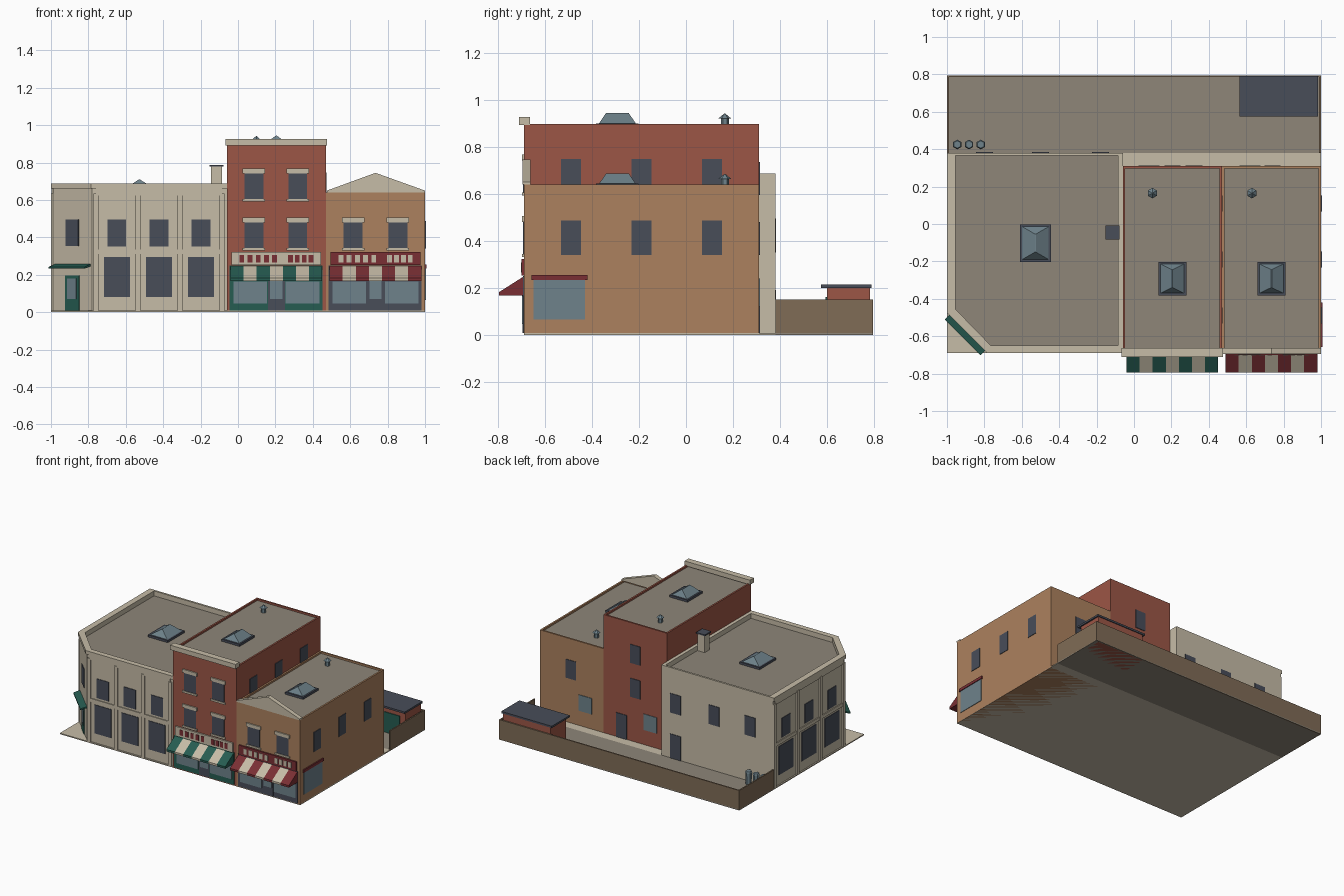
import bpy, bmesh, math
from mathutils import Vector

if "Cube" in bpy.data.objects:
    bpy.data.objects.remove(bpy.data.objects["Cube"])


def mat(name, r, g, b):
    m = bpy.data.materials.new(name)
    lin = [((c / 255 + 0.055) / 1.055) ** 2.4 for c in (r, g, b)]
    m.diffuse_color = (*lin, 1)
    m.use_nodes = True
    m.node_tree.nodes["Principled BSDF"].inputs["Base Color"].default_value = m.diffuse_color
    return m


CREAM = mat("cream_stone", 198, 188, 167)
BRICK = mat("red_brick", 156, 86, 70)
TAN = mat("tan_brick", 172, 129, 94)
ROOF = mat("roof_grey", 142, 134, 121)
SLATE = mat("dark_slate", 72, 77, 89)
GLASS = mat("blue_grey_glass", 110, 130, 139)
GREEN = mat("shop_green", 38, 92, 81)
MAROON = mat("maroon", 122, 47, 52)
EARTH = mat("yard_wall_brown", 128, 108, 86)


def finish(name, bm, mats):
    bmesh.ops.recalc_face_normals(bm, faces=bm.faces)
    me = bpy.data.meshes.new(name)
    bm.to_mesh(me)
    bm.free()
    for m in mats:
        me.materials.append(m)
    ob = bpy.data.objects.new(name, me)
    bpy.context.collection.objects.link(ob)
    return ob


def loft(bm, a, b, mi=0):
    """Closed solid between two matching loops."""
    va, vb = [bm.verts.new(p) for p in a], [bm.verts.new(p) for p in b]
    n = len(a)
    fs = [bm.faces.new(va), bm.faces.new(vb[::-1])]
    fs += [bm.faces.new((va[i], vb[i], vb[(i + 1) % n], va[(i + 1) % n])) for i in range(n)]
    for f in fs:
        f.material_index = mi


def rect(x0, x1, y0, y1):
    return [(x0, y0), (x1, y0), (x1, y1), (x0, y1)]


def slab(name, poly, z0, z1, m):
    bm = bmesh.new()
    loft(bm, [(x, y, z0) for x, y in poly], [(x, y, z1) for x, y in poly])
    return finish(name, bm, [m])


def ring(name, outer, inner, z0, z1, m):
    bm = bmesh.new()
    n = len(outer)
    for i in range(n):
        j = (i + 1) % n
        quad = [outer[i], outer[j], inner[j], inner[i]]
        loft(bm, [(x, y, z0) for x, y in quad], [(x, y, z1) for x, y in quad])
    bmesh.ops.remove_doubles(bm, verts=bm.verts, dist=1e-5)
    return finish(name, bm, [m])


# wall frames: origin, direction along the wall, outward normal
S = math.sqrt(0.5)
FRONT = ((0, -0.69), (1, 0), (0, -1))
CFRONT = ((0, -0.68), (1, 0), (0, -1))
WEST = ((-0.99, 0), (0, 1), (-1, 0))
CORNER = ((-0.885, -0.575), (S, -S), (-S, -S))
EAST = ((1, 0), (0, 1), (1, 0))
RED_EAST = ((0.47, 0), (0, 1), (1, 0))
BACK = ((0, 0.31), (1, 0), (0, 1))
CBACK = ((0, 0.38), (1, 0), (0, 1))
SHED = ((0, 0.6), (1, 0), (0, -1))


def at(face, u, d, z):
    o, t, n = (Vector(v) for v in face)
    p = o + t * u + n * d
    return (p.x, p.y, z)


def extrude(bm, face, prof, u0, u1, mi=0):
    loft(bm, [at(face, u0, d, z) for d, z in prof], [at(face, u1, d, z) for d, z in prof], mi)


def panels(name, face, rects, d, m):
    """Plates (u0, u1, z0, z1) standing d proud of a wall."""
    bm = bmesh.new()
    for u0, u1, z0, z1 in rects:
        extrude(bm, face, [(-0.002, z0), (d, z0), (d, z1), (-0.002, z1)], u0, u1)
    return finish(name, bm, [m])


def row(centres, w, z0, z1):
    return [(c - w / 2, c + w / 2, z0, z1) for c in centres]


# ground and yard
slab("pavement", rect(-1, 1, -0.69, 0.38), 0, 0.008, CREAM)
slab("yard_floor", rect(-1, 1, 0.38, 0.795), 0, 0.008, ROOF)
for n, r in (("back", rect(-1, 1, 0.785, 0.795)), ("left", rect(-1, -0.99, 0.38, 0.795)),
             ("right", rect(0.99, 1, 0.38, 0.795))):
    slab("yard_wall_" + n, r, 0, 0.15, EARTH)
slab("shed", rect(0.58, 0.975, 0.6, 0.784), 0, 0.2, BRICK)
slab("shed_roof", rect(0.565, 0.985, 0.575, 0.79), 0.2, 0.214, SLATE)
panels("shed_door", SHED, [(0.7, 0.93, 0.008, 0.16)], 0.006, GREEN)


def cylinder(bm, x, y, z0, z1, r0, r1, n=6):
    def loop(r, z):
        return [(x + r * math.cos(math.tau * (i + 0.5) / n), y + r * math.sin(math.tau * (i + 0.5) / n), z)
                for i in range(n)]
    loft(bm, loop(r0, z0), loop(r1, z1))


for i in range(3):
    bm = bmesh.new()
    cylinder(bm, -0.945 + i * 0.063, 0.425, 0, 0.1, 0.02, 0.023)
    cylinder(bm, -0.945 + i * 0.063, 0.425, 0.1, 0.11, 0.026, 0.02)
    finish(f"bin_{i + 1}", bm, [GLASS])

# corner building with parapet
body = [(-0.99, 0.38), (-0.99, -0.47), (-0.78, -0.68), (-0.06, -0.68), (-0.06, 0.38)]
inner = [(-0.955, 0.365), (-0.955, -0.455), (-0.765, -0.65), (-0.085, -0.65), (-0.085, 0.365)]
lip = [(-1, 0.38), (-1, -0.475), (-0.785, -0.69), (-0.06, -0.69), (-0.06, 0.38)]
slab("corner_building", body, 0, 0.645, CREAM)
slab("corner_roof", inner, 0.64, 0.65, ROOF)
ring("corner_parapet", body, inner, 0.645, 0.68, CREAM)
ring("corner_cornice", lip, inner, 0.66, 0.687, CREAM)

# pilasters, bands and windows on the two long fronts
for tag, face, ps, wide in (("front", CFRONT, [-0.76, -0.535, -0.31, -0.085], 0.14),
                            ("west", WEST, [-0.455, -0.182, 0.091, 0.364], 0.17)):
    mids = [(a + b) / 2 for a, b in zip(ps, ps[1:])]
    panels(tag + "_pilasters", face, row(ps, 0.026, 0, 0.635), 0.01, CREAM)
    panels(tag + "_bands", face, [(ps[0], ps[-1], 0.31, 0.335), (ps[0], ps[-1], 0.625, 0.66)], 0.006, CREAM)
    panels(tag + "_upper_windows", face, row(mids, 0.1, 0.35, 0.495), 0.004, SLATE)
    panels(tag + "_lower_windows", face, row(mids, wide, 0.08, 0.295), 0.004, SLATE)
panels("corner_window", CORNER, row([0], 0.095, 0.355, 0.495), 0.004, SLATE)
panels("corner_door", CORNER, row([0], 0.106, 0.008, 0.195), 0.005, GREEN)
panels("corner_door_glass", CORNER, row([0], 0.07, 0.07, 0.18), 0.008, GLASS)
bm = bmesh.new()
extrude(bm, CORNER, [(-0.002, 0.245), (0.045, 0.233), (0.045, 0.242), (-0.002, 0.257)], -0.135, 0.135)
finish("corner_canopy", bm, [GREEN])
panels("corner_back_windows", CBACK, row([-0.18, -0.5, -0.8], 0.09, 0.35, 0.495), 0.004, SLATE)
panels("corner_back_door", CBACK, row([-0.18], 0.09, 0.008, 0.19), 0.004, SLATE)
slab("chimney", rect(-0.145, -0.085, -0.075, -0.015), 0.64, 0.778, CREAM)
slab("chimney_cap", rect(-0.152, -0.078, -0.082, -0.008), 0.778, 0.788, SLATE)

# red brick and tan brick buildings
for n, x0, x1, h, m in (("red", -0.06, 0.47, 0.897, BRICK), ("tan", 0.47, 1, 0.64, TAN)):
    o, i = rect(x0, x1, -0.69, 0.31), rect(x0 + 0.013, x1 - 0.013, -0.677, 0.297)
    slab(n + "_building", o, 0, h - 0.02, m)
    ring(n + "_parapet", o, i, h - 0.02, h, m)
    slab(n + "_roof", i, h - 0.025, h - 0.013, ROOF)
slab("red_cornice", rect(-0.068, 0.476, -0.71, -0.663), 0.892, 0.927, CREAM)
bm = bmesh.new()
gable = [(0.475, 0.64), (1, 0.64), (1, 0.65), (0.735, 0.745), (0.475, 0.65)]
loft(bm, [(x, -0.695, z) for x, z in gable], [(x, -0.662, z) for x, z in gable])
finish("tan_gable", bm, [CREAM])


# upper windows with lintels and sills
def sash(tag, cs, z0):
    panels(tag + "_windows", FRONT, row(cs, 0.1, z0, z0 + 0.145), 0.004, SLATE)
    panels(tag + "_lintels", FRONT, row(cs, 0.12, z0 + 0.14, z0 + 0.165), 0.009, CREAM)
    panels(tag + "_sills", FRONT, row(cs, 0.12, z0 - 0.01, z0 + 0.004), 0.009, CREAM)


sash("red_top", [0.085, 0.32], 0.602)
sash("red_middle", [0.085, 0.32], 0.34)
sash("tan", [0.615, 0.855], 0.34)
sides = [-0.49, -0.19, 0.11]
panels("red_side_windows", RED_EAST, row(sides, 0.085, 0.6, 0.748), 0.004, SLATE)
panels("tan_side_windows", EAST, row(sides, 0.085, 0.34, 0.487), 0.004, SLATE)
panels("side_shop_window", EAST, [(-0.65, -0.43, 0.065, 0.235)], 0.004, GLASS)
panels("side_shop_lintel", EAST, [(-0.658, -0.42, 0.233, 0.254)], 0.009, MAROON)
panels("back_windows", BACK, row([0.205], 0.085, 0.595, 0.735) + row([0.205, 0.74], 0.085, 0.34, 0.48), 0.004, SLATE)
panels("back_shop_windows", BACK, row([0.08, 0.62], 0.11, 0.12, 0.24), 0.004, GLASS)
panels("back_door", BACK, row([0.32], 0.09, 0.008, 0.19), 0.004, SLATE)


# shopfronts with fascia and striped awning
def shop(tag, x0, frame, fascia, blocks, stripe):
    x1 = x0 + 0.49
    panels(tag + "_shopfront", FRONT, [(x0 - 0.005, x1 + 0.002, 0.008, 0.25)], 0.004, frame)
    panels(tag + "_shop_glass", FRONT, [(x0 + 0.015, x0 + 0.195, 0.046, 0.165),
                                        (x0 + 0.295, x0 + 0.475, 0.046, 0.165)], 0.007, GLASS)
    panels(tag + "_shop_door", FRONT, [(x0 + 0.2, x0 + 0.29, 0.008, 0.2)], 0.005, SLATE)
    panels(tag + "_shop_door_glass", FRONT, [(x0 + 0.212, x0 + 0.278, 0.07, 0.18)], 0.008, GLASS)
    panels(tag + "_fascia", FRONT, [(x0 + 0.005, x1 - 0.005, 0.253, 0.322)], 0.01, fascia)
    cs = [x0 + 0.06 + 0.044 * i for i in range(5)] + [x0 + 0.32 + 0.037 * i for i in range(4)]
    panels(tag + "_fascia_blocks", FRONT, row(cs, 0.026, 0.266, 0.307), 0.013, blocks)
    bm = bmesh.new()
    prof = [(-0.002, 0.167), (0.105, 0.167), (0.105, 0.182), (-0.002, 0.25)]
    for i in range(7):
        extrude(bm, FRONT, prof, x0 + i * 0.07, x0 + (i + 1) * 0.07, i % 2)
    finish(tag + "_awning", bm, [stripe, CREAM])


shop("red", -0.04, GREEN, CREAM, MAROON, GREEN)
shop("tan", 0.49, SLATE, MAROON, CREAM, MAROON)

# skylights: dark curb and hipped glass
for k, (cx, cy, z, hx, hy) in enumerate([(-0.527, -0.102, 0.65, 0.083, 0.1), (0.205, -0.292, 0.884, 0.075, 0.09),
                                         (0.735, -0.292, 0.627, 0.075, 0.09)]):
    slab(f"skylight_curb_{k + 1}", rect(cx - hx, cx + hx, cy - hy, cy + hy), z - 0.005, z + 0.016, SLATE)
    bm = bmesh.new()
    a, b = hx - 0.012, hy - 0.012
    loft(bm, [(x, y, z + 0.016) for x, y in rect(cx - a, cx + a, cy - b, cy + b)],
         [(x, y, z + 0.06) for x, y in rect(cx - 0.002, cx + 0.002, cy - 0.048, cy + 0.048)])
    finish(f"skylight_glass_{k + 1}", bm, [GLASS])

# roof vents
for n, x, z in (("red", 0.098, 0.88), ("tan", 0.63, 0.623)):
    bm = bmesh.new()
    cylinder(bm, x, 0.165, z, z + 0.042, 0.017, 0.017)
    cylinder(bm, x, 0.165, z + 0.04, z + 0.061, 0.028, 0.003)
    finish(n + "_roof_vent", bm, [GLASS])
